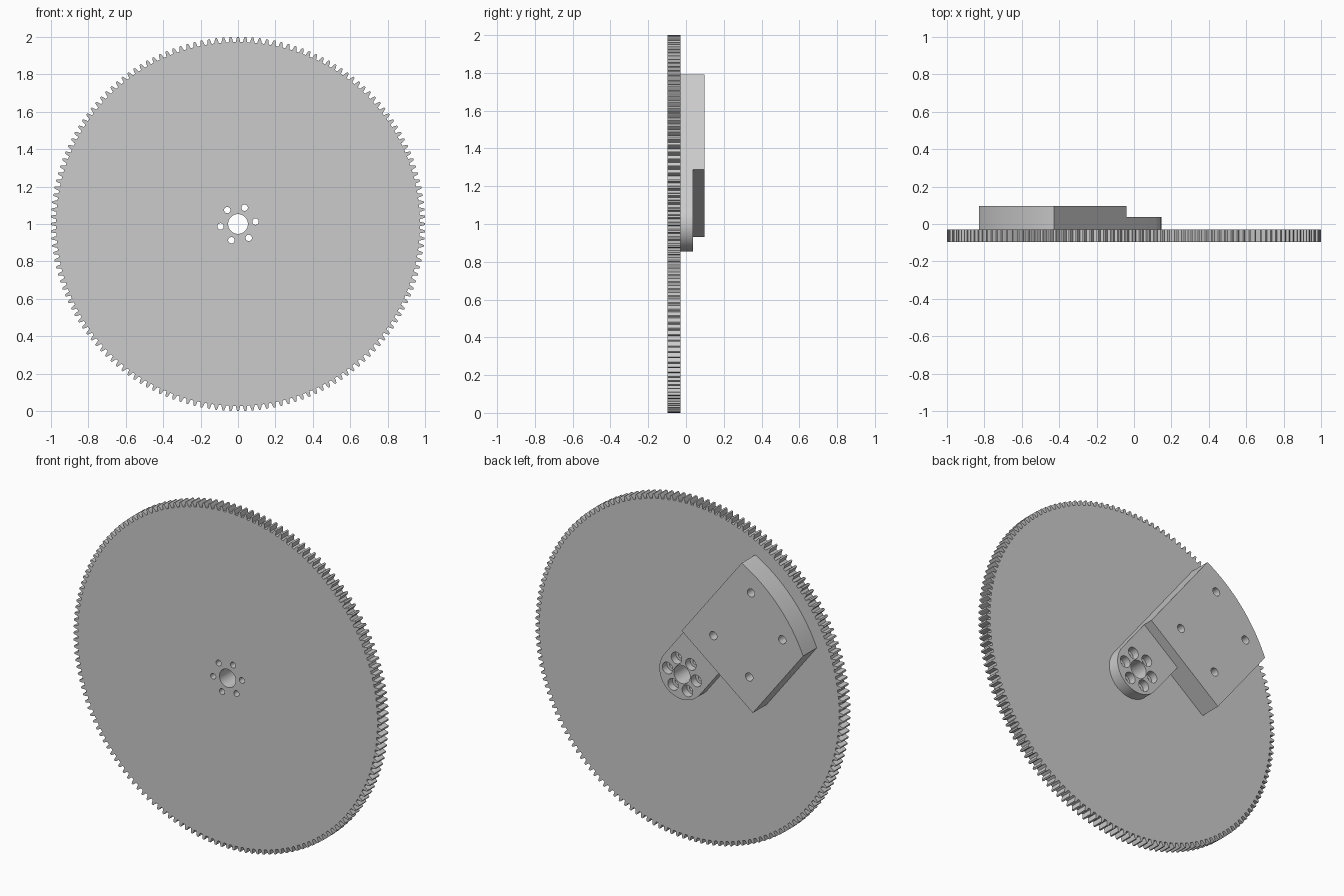
import bpy, bmesh
from math import pi, cos, sin, sqrt, atan2, radians

cube = bpy.data.objects.get("Cube")
if cube:
    bpy.data.objects.remove(cube, do_unlink=True)

CENTRE_Z = 1.0
ARM = radians(127.8)                       # direction of the bracket arm
FRONT, SEAT, TAB_TOP, BACK = -0.097, -0.03, 0.038, 0.097
TAB_R, BLOCK_R, INNER, LOW = 0.146, 0.9, 0.253, -0.439

grey = bpy.data.materials.new("plain grey")
grey.use_nodes = True
grey.diffuse_color = (0.6, 0.6, 0.6, 1)
grey.node_tree.nodes["Principled BSDF"].inputs["Base Color"].default_value = (0.6, 0.6, 0.6, 1)


def polar(r, a):
    return (r * cos(a), r * sin(a))


def arm_point(along, side):
    """Point given by distance along the arm and offset above it."""
    return (along * cos(ARM) + side * sin(ARM), along * sin(ARM) - side * cos(ARM))


def circle(centre, r, n=32):
    return [(centre[0] + r * cos(2 * pi * i / n), centre[1] + r * sin(2 * pi * i / n))
            for i in range(n)]


def prism(name, outlines, y0, y1):
    """Extrude closed x-z outlines from y0 to y1 into one object."""
    bm = bmesh.new()
    for outline in outlines:
        face = bm.faces.new([bm.verts.new((x, y0, CENTRE_Z + z)) for x, z in outline])
        new = bmesh.ops.extrude_face_region(bm, geom=[face], use_keep_orig=True)["geom"]
        bmesh.ops.translate(bm, vec=(0, y1 - y0, 0),
                            verts=[v for v in new if isinstance(v, bmesh.types.BMVert)])
    bmesh.ops.recalc_face_normals(bm, faces=bm.faces)
    mesh = bpy.data.meshes.new(name)
    bm.to_mesh(mesh)
    bm.free()
    mesh.materials.append(grey)
    obj = bpy.data.objects.new(name, mesh)
    bpy.context.collection.objects.link(obj)
    return obj


def finish(obj, cutters):
    """Cut the holes, then smooth the round walls."""
    bpy.ops.object.select_all(action='DESELECT')
    obj.select_set(True)
    bpy.context.view_layer.objects.active = obj
    for cutter in cutters:
        mod = obj.modifiers.new("holes", 'BOOLEAN')
        mod.operation, mod.solver, mod.object = 'DIFFERENCE', 'EXACT', cutter
        bpy.ops.object.modifier_apply(modifier=mod.name)
    bpy.ops.object.shade_smooth_by_angle(angle=radians(25))


# Gear wheel outline
TEETH = 160
tooth = [(-0.30, 0.973), (-0.23, 0.987), (-0.12, 1.0), (0.12, 1.0), (0.23, 0.987), (0.30, 0.973)]
rim = [polar(r, 2 * pi * (i + f) / TEETH + pi / 2) for i in range(TEETH) for f, r in tooth]
gear = prism("gear_wheel", [rim], FRONT, SEAT)

# Rounded hub tab of the bracket
tab_outline = [polar(TAB_R, ARM + pi / 2 + pi * i / 32) for i in range(33)]
tab_outline += [arm_point(INNER, TAB_R), arm_point(INNER, -TAB_R)]
tab = prism("hub_tab", [tab_outline], SEAT, TAB_TOP)

# Thick block with a curved outer edge
a0 = atan2(-TAB_R, sqrt(BLOCK_R ** 2 - TAB_R ** 2))
a1 = atan2(-LOW, sqrt(BLOCK_R ** 2 - LOW ** 2))
arc = [polar(BLOCK_R, ARM + a0 + (a1 - a0) * i / 24) for i in range(25)]
block = prism("bracket_block", [[arm_point(INNER, TAB_R)] + arc + [arm_point(INNER, LOW)]], SEAT, BACK)

# Hole cutters
ring = [polar(0.094, ARM + i * pi / 3) for i in range(6)]
bores = prism("bore_cutter", [circle((0, 0), 0.053, 48)] + [circle(p, 0.017) for p in ring], -0.2, 0.2)
sinks = prism("counterbore_cutter", [circle(p, 0.034) for p in ring], -0.005, 0.2)
spots = [(0.40, 0), (0.80, 0), (0.40, -0.295), (0.75, -0.295)]
bolts = prism("bolt_hole_cutter", [circle(arm_point(*s), 0.024) for s in spots], -0.2, 0.2)

finish(gear, [bores])
finish(tab, [bores, sinks])
finish(block, [bolts])
for cutter in (bores, sinks, bolts):
    bpy.data.objects.remove(cutter, do_unlink=True)
